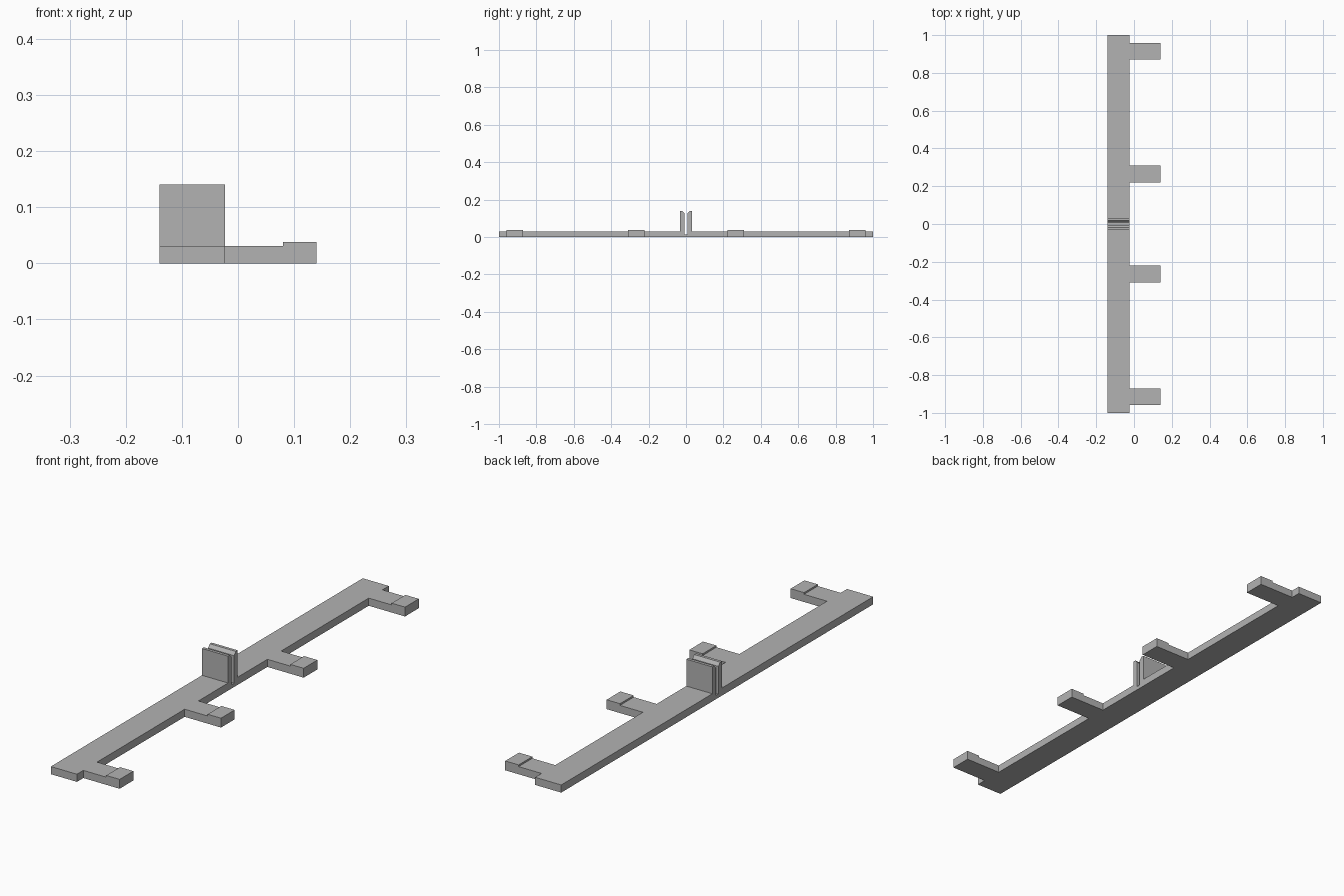
import bpy
import bmesh
from mathutils import Vector

cube = bpy.data.objects.get("Cube")
if cube:
    bpy.data.objects.remove(cube, do_unlink=True)

grey = bpy.data.materials.new("plain_grey")
grey.use_nodes = True
colour = (0.45, 0.45, 0.45, 1)
grey.diffuse_color = colour
grey.node_tree.nodes["Principled BSDF"].inputs["Base Color"].default_value = colour


def extrude_profile(name, points, offset):
    """Make a flat-shaded solid by sweeping a closed profile along an offset."""
    bm = bmesh.new()
    face = bm.faces.new([bm.verts.new(p) for p in points])
    result = bmesh.ops.extrude_face_region(bm, geom=[face], use_keep_orig=True)
    moved = [v for v in result["geom"] if isinstance(v, bmesh.types.BMVert)]
    bmesh.ops.translate(bm, verts=moved, vec=Vector(offset))
    bmesh.ops.recalc_face_normals(bm, faces=bm.faces)
    mesh = bpy.data.meshes.new(name)
    bm.to_mesh(mesh)
    bm.free()
    mesh.materials.append(grey)
    obj = bpy.data.objects.new(name, mesh)
    bpy.context.scene.collection.objects.link(obj)
    return obj


LEFT, EDGE, TIP = -0.14, -0.023, 0.14
BASE = 0.031

# Long bar with the upright slotted clip: half profile (y, z), mirrored
half = [(1, 0), (1, BASE), (0.031, BASE), (0.031, 0.14),
        (0.019, 0.14), (0.008, 0.127), (0.008, 0.015)]
outline = half + [(-y, z) for y, z in reversed(half)]
extrude_profile("bar_with_clip", [(LEFT, y, z) for y, z in outline],
                (EDGE - LEFT, 0, 0))

# Four side arms with raised tips
arm = [(EDGE, 0), (TIP, 0), (TIP, 0.038), (0.08, 0.038), (0.08, BASE), (EDGE, BASE)]
WIDTH = 0.088
for side, end in ((1, "back"), (-1, "front")):
    for centre, place in ((0.915, "outer"), (0.265, "inner")):
        start = side * centre - WIDTH / 2
        extrude_profile(f"{end}_{place}_arm", [(x, start, z) for x, z in arm],
                        (0, WIDTH, 0))
